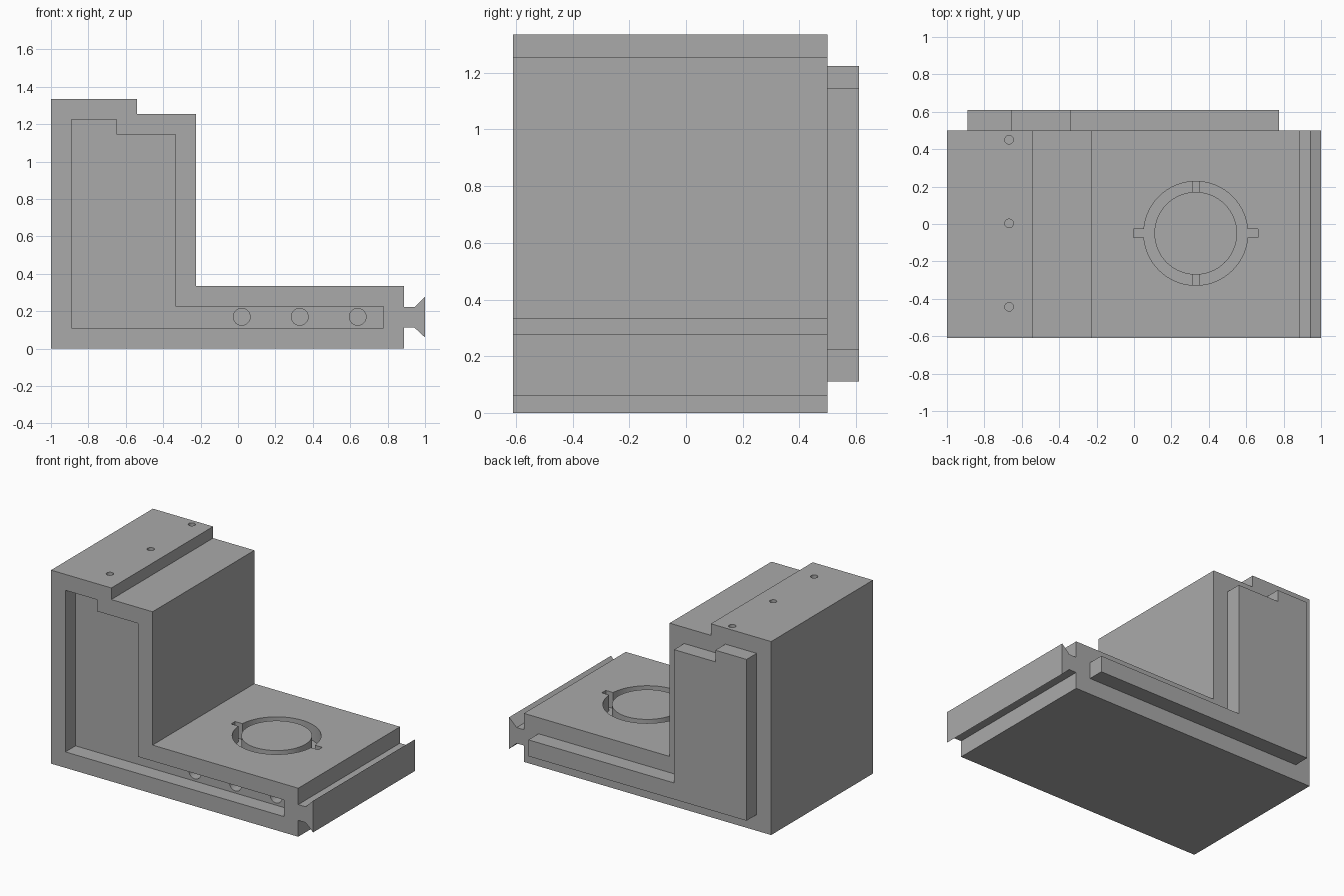
import bpy, bmesh, math

cube = bpy.data.objects.get("Cube")
if cube:
    bpy.data.objects.remove(cube, do_unlink=True)

grey = bpy.data.materials.new("plain grey")
grey.use_nodes = True
grey.diffuse_color = (0.4, 0.4, 0.4, 1)
grey.node_tree.nodes["Principled BSDF"].inputs["Base Color"].default_value = (0.4, 0.4, 0.4, 1)

FRONT, BACK = -0.61, 0.5
DEPTH = 0.11             # shared depth of recess, boss, groove and holes
DECK = 0.335             # top of the low shelf
RING = (0.33, -0.05)     # centre of the circular groove


def finish(name, bm):
    bmesh.ops.recalc_face_normals(bm, faces=bm.faces)
    mesh = bpy.data.meshes.new(name)
    bm.to_mesh(mesh)
    bm.free()
    mesh.materials.append(grey)
    obj = bpy.data.objects.new(name, mesh)
    bpy.context.collection.objects.link(obj)
    return obj


def extrude(name, outline, y0, y1):
    """Extrude an x-z outline along y."""
    bm = bmesh.new()
    face = bm.faces.new([bm.verts.new((x, y0, z)) for x, z in outline])
    moved = bmesh.ops.extrude_face_region(bm, geom=[face])["geom"]
    verts = [v for v in moved if isinstance(v, bmesh.types.BMVert)]
    bmesh.ops.translate(bm, verts=verts, vec=(0, y1 - y0, 0))
    return finish(name, bm)


def box(name, x0, x1, y0, y1, z0, z1):
    return extrude(name, [(x0, z0), (x1, z0), (x1, z1), (x0, z1)], y0, y1)


def cylinder(name, radius, length, location, along_y=False, sides=32):
    bm = bmesh.new()
    bmesh.ops.create_cone(bm, cap_ends=True, segments=sides, radius1=radius,
                          radius2=radius, depth=length)
    obj = finish(name, bm)
    obj.location = location
    if along_y:
        obj.rotation_euler.x = math.pi / 2
    return obj


def stepped_l(margin):
    """Stepped L outline, inset evenly by a margin."""
    m = margin
    return [(-1 + m, m), (0.887 - m, m), (0.887 - m, DECK - m),
            (-0.225 - m, DECK - m), (-0.225 - m, 1.255 - m),
            (-0.54 - m, 1.255 - m), (-0.54 - m, 1.335 - m), (-1 + m, 1.335 - m)]


def cut(target, cutter):
    cutter.hide_render = True
    mod = target.modifiers.new("cut", 'BOOLEAN')
    mod.operation, mod.solver, mod.object = 'DIFFERENCE', 'EXACT', cutter
    bpy.context.view_layer.update()
    result = target.evaluated_get(bpy.context.evaluated_depsgraph_get())
    mesh = bpy.data.meshes.new_from_object(result)
    target.modifiers.clear()
    target.data = mesh
    bpy.data.objects.remove(cutter, do_unlink=True)


# Main body with the matching front recess and back boss
body = extrude("body", stepped_l(0), FRONT, BACK)
cut(body, extrude("recess_cutter", stepped_l(0.11), FRONT - 0.1, FRONT + DEPTH))
boss = extrude("back_boss", stepped_l(0.111), BACK - 0.01, BACK + DEPTH)

# Dovetail rail along the low end
extrude("dovetail_rail", [(0.88, 0.113), (0.943, 0.113), (1, 0.06), (1, 0.278),
                          (0.943, 0.222), (0.88, 0.222)], FRONT, BACK)

# Round holes in the recess floor
for x in (0.02, 0.33, 0.64):
    cut(body, cylinder("peg_hole_cutter", 0.045, 2 * DEPTH,
                       (x, FRONT + DEPTH, 0.17), along_y=True))

# Small holes along the top
for y in (0.45, 0.003, -0.443):
    cut(body, cylinder("top_hole_cutter", 0.023, 2 * DEPTH, (-0.668, y, 1.335), sides=24))

# Circular groove with two key slots, a centre island and two low stops
cx, cy = RING
cut(body, cylinder("groove_cutter", 0.278, 2 * DEPTH, (cx, cy, DECK), sides=64))
cut(body, box("slot_cutter", cx - 0.333, cx + 0.333, cy - 0.022, cy + 0.022,
              DECK - DEPTH, DECK + 0.1))
cylinder("groove_island", 0.221, DEPTH + 0.02,
         (cx, cy, DECK - (DEPTH + 0.02) / 2), sides=64)
for side, name in ((1, "back_stop"), (-1, "front_stop")):
    near, far = sorted((cy + side * 0.215, cy + side * 0.278))
    box(name, cx - 0.02, cx + 0.02, near, far, DECK - DEPTH - 0.01, DECK - 0.06)

# Smooth the round walls, keep hard edges
for obj in bpy.context.collection.objects:
    if obj.type == 'MESH' and grey.name in obj.data.materials:
        bpy.ops.object.select_all(action='DESELECT')
        obj.select_set(True)
        bpy.context.view_layer.objects.active = obj
        bpy.ops.object.shade_smooth_by_angle(angle=math.radians(30))
